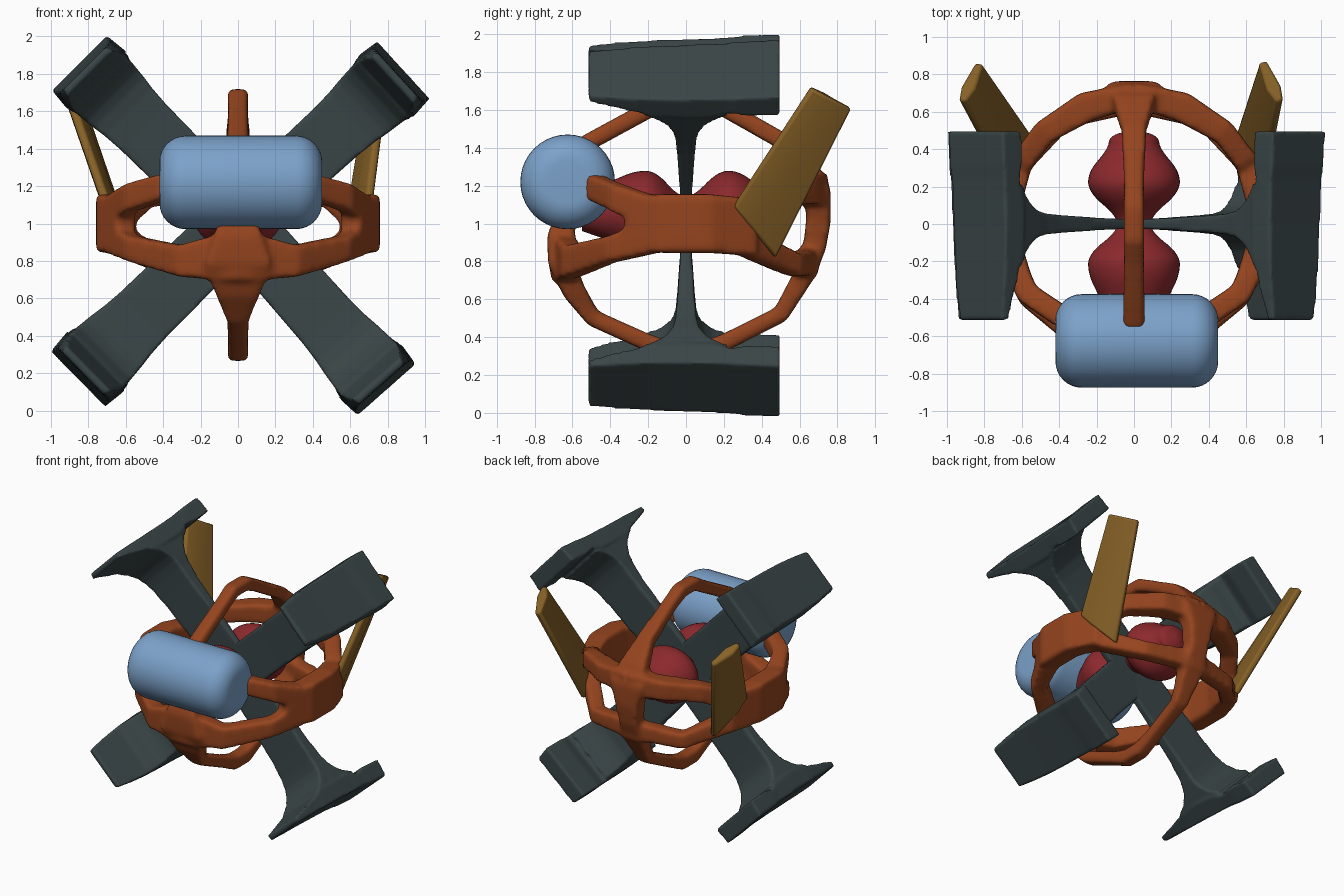
import bpy, bmesh, math
from mathutils import Vector

if "Cube" in bpy.data.objects:
    bpy.data.objects.remove(bpy.data.objects["Cube"])


def material(name, rgb):
    m = bpy.data.materials.new(name)
    m.diffuse_color = (*rgb, 1)
    m.use_nodes = True
    m.node_tree.nodes["Principled BSDF"].inputs["Base Color"].default_value = m.diffuse_color
    return m


ORANGE = material("orange", (0.30, 0.058, 0.013))
DARK = material("dark", (0.042, 0.06, 0.063))
BLUE = material("blue", (0.20, 0.36, 0.59))
RED = material("red", (0.26, 0.022, 0.026))
GOLD = material("gold", (0.24, 0.12, 0.02))


def loft(bm, rings):
    """Skin a list of equal-length vertex rings and cap both ends."""
    vs = [[bm.verts.new(p) for p in r] for r in rings]
    n = len(vs[0])
    for a, b in zip(vs, vs[1:]):
        for i in range(n):
            j = (i + 1) % n
            bm.faces.new((a[i], a[j], b[j], b[i]))
    bm.faces.new(vs[0])
    bm.faces.new(vs[-1][::-1])


def finish(bm, name, mat, angle=35):
    bmesh.ops.recalc_face_normals(bm, faces=bm.faces)
    me = bpy.data.meshes.new(name)
    bm.to_mesh(me)
    bm.free()
    ob = bpy.data.objects.new(name, me)
    bpy.context.collection.objects.link(ob)
    me.materials.append(mat)
    bpy.ops.object.select_all(action='DESELECT')
    ob.select_set(True)
    bpy.context.view_layer.objects.active = ob
    bpy.ops.object.shade_smooth_by_angle(angle=math.radians(angle))
    return ob


def fuse(ob, voxel, rounds):
    """Weld overlapping pieces into one skin and soften the joints."""
    rm = ob.modifiers.new("fuse", 'REMESH')
    rm.mode, rm.voxel_size, rm.use_smooth_shade = 'VOXEL', voxel, True
    sm = ob.modifiers.new("soften", 'SMOOTH')
    sm.factor, sm.iterations = 0.5, rounds


def beam(bm, pts, up):
    """Box-section beam; pts = (x, y, z, half size along up, half size across)."""
    up = Vector(up)
    ps = [Vector(p[:3]) for p in pts]
    rings = []
    for i, p in enumerate(ps):
        t = ps[min(i + 1, len(ps) - 1)] - ps[max(i - 1, 0)]
        c = t.cross(up).normalized()
        a, b = up * pts[i][3], c * pts[i][4]
        rings.append([p + a + b, p + a - b, p - a - b, p - a + b])
    loft(bm, rings)


def lathe(name, profile, axis, centre, mat, n=40, zscale=1):
    """Revolve (position, radius) pairs around the x or y axis."""
    bm = bmesh.new()
    rings = []
    for t, r in profile:
        ring = []
        for i in range(n):
            u = math.tau * i / n
            a, b = r * math.cos(u), r * math.sin(u) * zscale
            ring.append(Vector(centre) + Vector((t, a, b) if axis == 'x' else (a, t, b)))
        rings.append(ring)
    loft(bm, rings)
    return finish(bm, name, mat, angle=60)


# Cockpit pod: sideways cylinder with rounded rims
rim = [(math.sin(k * math.pi / 16), math.cos(k * math.pi / 16)) for k in range(9)]
right = [(0.295 + 0.14 * s, 0.11 + 0.14 * c) for s, c in rim]
lathe("cockpit_pod", [(-t, r) for t, r in reversed(right)] + right, 'x',
      (0.015, -0.625, 1.22), BLUE)

# Engine core: two bulbs along y, profile rounded by corner cutting
core = [(-0.55, 0.12), (-0.4, 0.18), (-0.27, 0.245), (-0.16, 0.245), (-0.04, 0.09),
        (0.04, 0.09), (0.17, 0.245), (0.28, 0.245), (0.4, 0.14), (0.47, 0.13), (0.5, 0.03)]
for _ in range(3):
    cut = [core[0]]
    for (y0, r0), (y1, r1) in zip(core, core[1:]):
        cut += [(y0 * .75 + y1 * .25, r0 * .75 + r1 * .25),
                (y0 * .25 + y1 * .75, r0 * .25 + r1 * .75)]
    core = cut + [core[-1]]
lathe("engine_core", core, 'y', (0, 0, 1.065), RED, zscale=0.87)

# Frame: upright hoop plus side bands that fork at front and back
bm = bmesh.new()
hoop = [(-0.55, 1.41, .06, .045), (-0.2, 1.60, .053, .045), (-0.08, 1.67, .055, .05),
        (0.08, 1.67, .055, .05), (0.2, 1.61, .053, .045), (0.5, 1.44, .065, .045),
        (0.64, 1.29, .11, .055), (0.70, 1.17, .14, .065), (0.70, 1.02, .10, .065),
        (0.68, 0.88, .08, .06), (0.63, 0.74, .09, .055), (0.5, 0.52, .06, .045),
        (0.2, 0.37, .053, .045), (0.08, 0.32, .055, .055), (-0.08, 0.32, .055, .055),
        (-0.2, 0.37, .053, .045), (-0.49, 0.50, .06, .045), (-0.59, 0.64, .12, .06),
        (-0.66, 0.80, .18, .07), (-0.67, 0.92, .13, .065), (-0.60, 1.12, .07, .06)]
beam(bm, [(0, *p) for p in hoop], (1, 0, 0))
for s in (1, -1):
    paths = [
        # side band
        [(.60, -.31, 1.0, .14, .06), (.68, -.12, 1.0, .155, .08),
         (.68, .12, 1.0, .155, .08), (.60, .36, .98, .15, .065)],
        # front upper fork into the pod
        [(.66, -.18, 1.06, .09, .065), (.57, -.37, 1.14, .075, .06), (.38, -.5, 1.2, .07, .06)],
        # front lower fork into the front hub
        [(.66, -.18, .93, .09, .065), (.56, -.39, .865, .07, .06),
         (.3, -.60, .80, .085, .065), (0, -.66, .83, .14, .06)],
        # back upper fork
        [(.61, .32, 1.07, .09, .06), (.48, .49, 1.16, .07, .065),
         (.26, .625, 1.18, .075, .08), (0, .69, 1.18, .09, .065)],
        # back lower fork
        [(.61, .32, .90, .08, .06), (.37, .57, .78, .06, .06), (0, .65, .80, .075, .055)]]
    for path in paths:
        beam(bm, [(s * p[0], *p[1:]) for p in path], (0, 0, 1))
fuse(finish(bm, "frame", ORANGE), 0.015, 18)

# Four wings: radial strut flaring into a fore-aft end plate
strut = [(0, .02, .165), (.4, .032, .167), (.72, .048, .172), (.83, .056, .18),
         (.9, .07, .19), (.95, .095, .195), (1.0, .14, .2), (1.045, .22, .203)]
plate = [(-.515, 1.12, 1.16, .17), (-.35, 1.085, 1.163, .192), (-.2, 1.05, 1.165, .205),
         (0, 1.035, 1.17, .212), (.15, 1.045, 1.175, .214), (.24, 1.075, 1.18, .216),
         (.32, 1.06, 1.19, .22), (.495, 1.07, 1.2, .22)]
for name, deg in (("upper_right", 42.5), ("upper_left", 135), ("lower_left", 224.5),
                  ("lower_right", 311.5)):
    a = math.radians(deg)
    out = Vector((math.cos(a), 0, math.sin(a)))
    side = Vector((-math.sin(a), 0, math.cos(a)))

    def at(r, y, w):
        return Vector((0, y, 1.01)) + out * r + side * w

    bm = bmesh.new()
    loft(bm, [[at(r, h, w), at(r, h, -w), at(r, -h, -w), at(r, -h, w)] for r, h, w in strut])
    loft(bm, [[at(i, y, w), at(i, y, -w), at(o, y, -w * .94), at(o, y, w * .94)]
              for y, i, o, w in plate])
    fuse(finish(bm, "wing_" + name, DARK), 0.012, 4)

# Gold tail fins: ridged panels leaning back and outward
fins = {"right_fin": ((.70, .25, 1.09), (.56, .47, .82), (.78, .66, 1.72), (.69, .87, 1.61)),
        "left_fin": ((-.70, .25, 1.09), (-.56, .47, .82), (-.92, .66, 1.72), (-.83, .86, 1.61))}
for name, pts in fins.items():
    f0, b0, f1, b1 = map(Vector, pts)
    n = (b0 - f0).cross(f1 - f0).normalized()
    rings = []
    for f, b in ((f0, b0), (f1, b1)):
        m = f.lerp(b, 0.35)
        rings.append([f + n * .02, m + n * .04, b + n * .022,
                      b - n * .022, m - n * .04, f - n * .02])
    bm = bmesh.new()
    loft(bm, rings)
    bv = finish(bm, name, GOLD, angle=20).modifiers.new("bevel", 'BEVEL')
    bv.width, bv.segments = 0.015, 2
    bv.limit_method, bv.angle_limit = 'ANGLE', math.radians(40)
